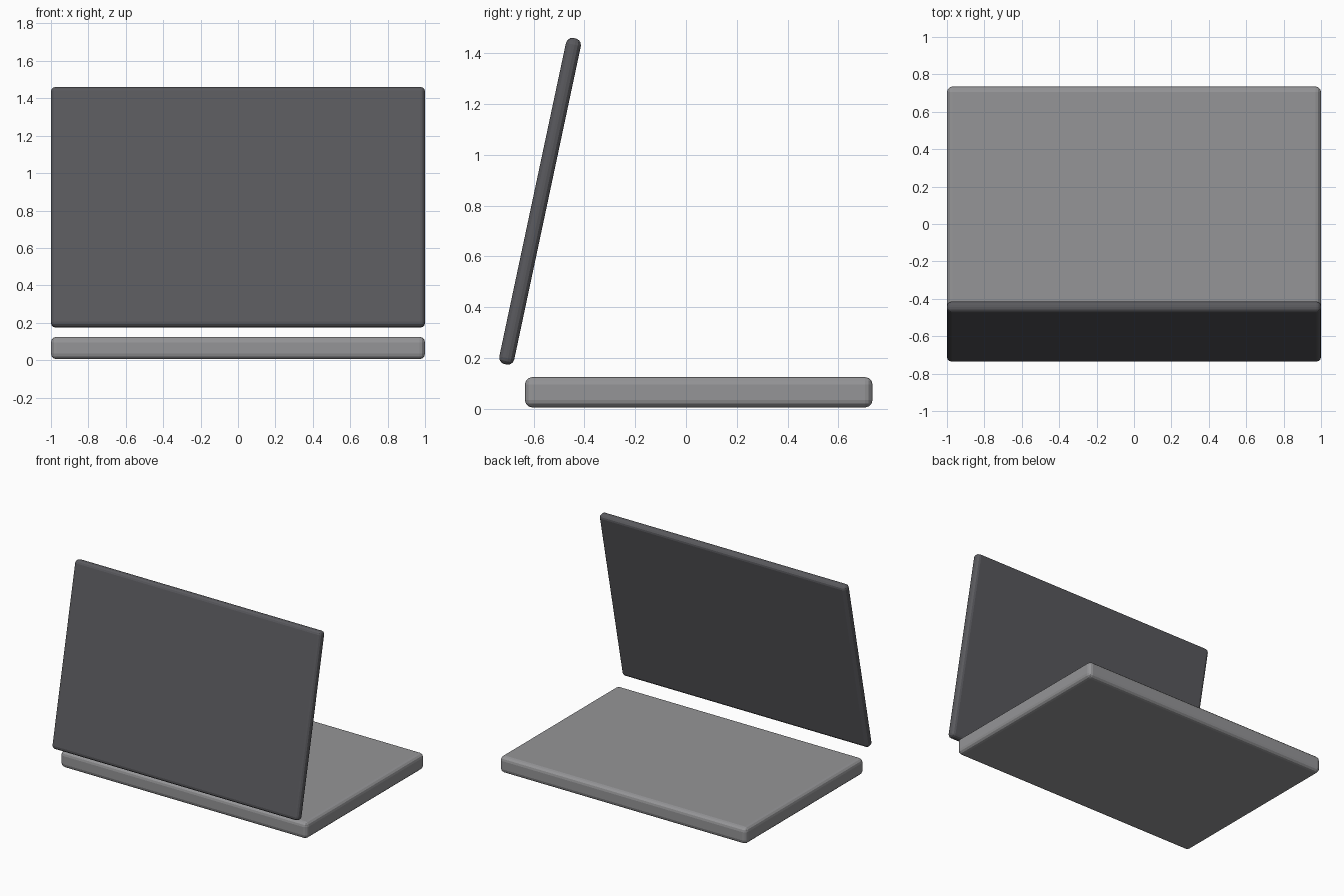
import bpy
from math import radians

cube = bpy.data.objects.get("Cube")
if cube:
    bpy.data.objects.remove(cube, do_unlink=True)


def material(name, colour):
    mat = bpy.data.materials.new(name)
    mat.use_nodes = True
    mat.diffuse_color = colour
    mat.node_tree.nodes["Principled BSDF"].inputs["Base Color"].default_value = colour
    return mat


def slab(name, size, centre, tilt, radius, mat):
    """Box with softly rounded edges, tilted about the x axis."""
    bpy.ops.mesh.primitive_cube_add(size=1, location=centre, rotation=(tilt, 0, 0))
    obj = bpy.context.object
    obj.name = name
    obj.scale = size
    bpy.ops.object.transform_apply(location=False, rotation=False, scale=True)
    bevel = obj.modifiers.new("rounded_edges", "BEVEL")
    bevel.width = radius
    bevel.segments = 3
    obj.data.materials.append(mat)
    return obj


silver = material("silver grey", (0.30, 0.30, 0.31, 1))
charcoal = material("charcoal", (0.10, 0.10, 0.11, 1))

# Keyboard base
slab("base", (2, 1.37, 0.12), (0, 0.05, 0.065), 0, 0.03, silver)

# Open lid, leaning over the base
slab("screen_lid", (2, 1.313, 0.06), (0, -0.575, 0.8175), radians(78), 0.025, charcoal)
